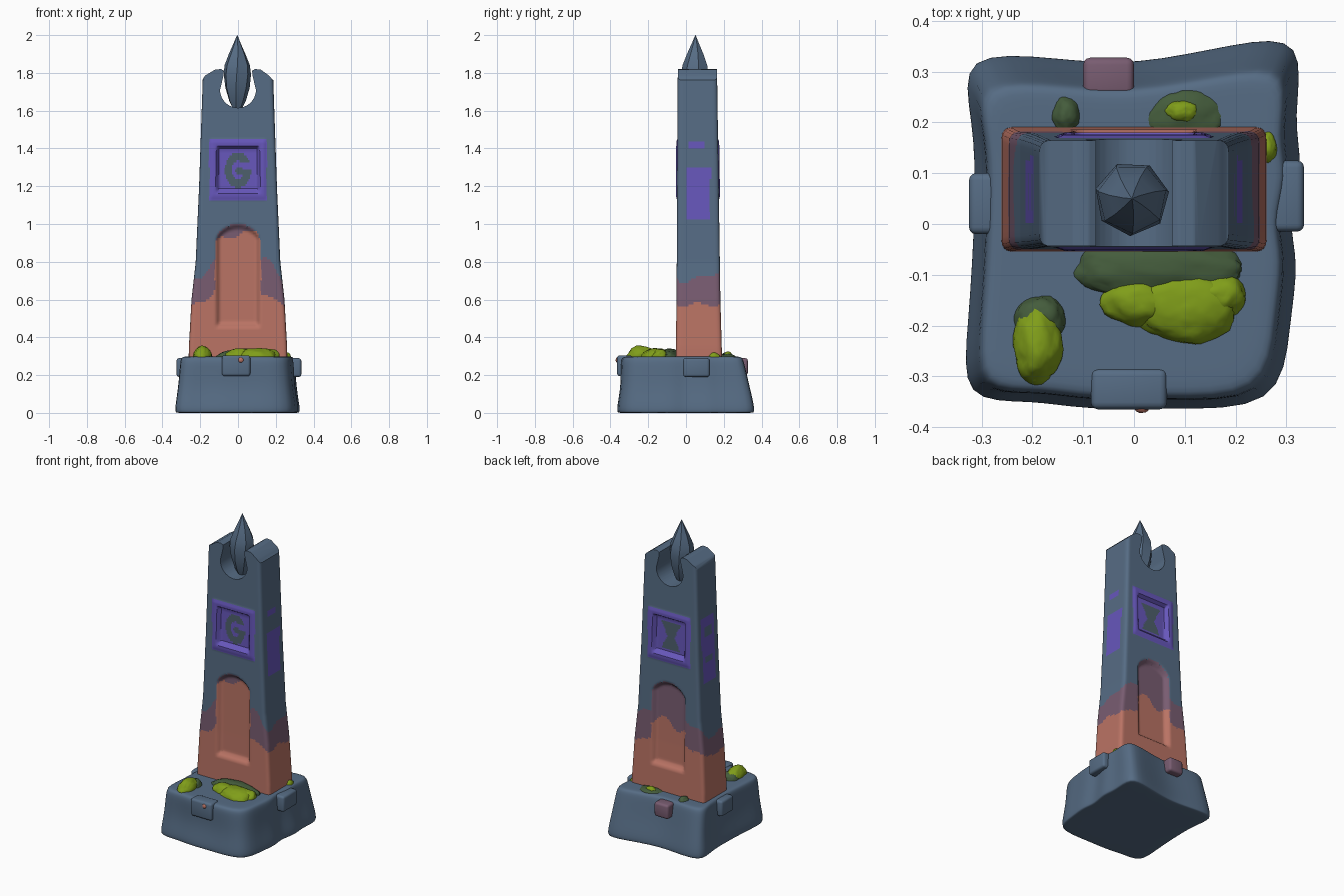
import bpy, bmesh, math, random
from mathutils import Vector, noise

if "Cube" in bpy.data.objects:
    bpy.data.objects.remove(bpy.data.objects["Cube"])

random.seed(4)

def mat(name, r, g, b):
    m = bpy.data.materials.new(name)
    m.diffuse_color = (r, g, b, 1)
    m.use_nodes = True
    m.node_tree.nodes["Principled BSDF"].inputs["Base Color"].default_value = m.diffuse_color
    return m

SLATE = mat("slate", .093, .15, .232)
CLAY = mat("clay orange", .49, .172, .128)
MAUVE = mat("mauve stain", .19, .108, .165)
VIOLET = mat("violet paint", .135, .095, .50)
GLYPH = mat("grey green glyph", .075, .115, .15)
MOSS = mat("bright moss", .215, .34, .010)
DARK = mat("dark moss", .058, .107, .045)

def make(name, bm, mats, angle=35):
    bmesh.ops.recalc_face_normals(bm, faces=bm.faces)
    me = bpy.data.meshes.new(name)
    bm.to_mesh(me)
    bm.free()
    ob = bpy.data.objects.new(name, me)
    bpy.context.collection.objects.link(ob)
    for m in mats:
        me.materials.append(m)
    if angle:
        smooth(ob, angle)
    return ob

def smooth(ob, angle):
    bpy.ops.object.select_all(action='DESELECT')
    ob.select_set(True)
    bpy.context.view_layer.objects.active = ob
    bpy.ops.object.shade_smooth_by_angle(angle=math.radians(angle))

def loft(rings):
    """Closed skin through rings of equal point count."""
    bm = bmesh.new()
    vs = [[bm.verts.new(p) for p in r] for r in rings]
    n = len(rings[0])
    for a, b in zip(vs, vs[1:]):
        for i in range(n):
            j = (i + 1) % n
            bm.faces.new((a[i], a[j], b[j], b[i]))
    bm.faces.new(vs[0][::-1])
    bm.faces.new(vs[-1])
    return bm

def step(d, w):
    t = min(max(d / w, 0), 1)
    return t * t * (3 - 2 * t)

def interp(tab, z):
    for (z0, a), (z1, b) in zip(tab, tab[1:]):
        if z <= z1:
            return a + (b - a) * max(z - z0, 0) / (z1 - z0)
    return tab[-1][1]

# Rough stone base
low = [(-.33, -.34), (-.2, -.345), (-.1, -.365), (.06, -.36), (.28, -.355), (.305, -.2),
       (.325, -.07), (.3, 0), (.335, .12), (.31, .2), (.33, .36), (.2, .355), (0, .31),
       (-.15, .325), (-.335, .33), (-.315, .2), (-.31, .05), (-.325, -.2)]
CORNERS = (0, 4, 10, 14)

def base_ring(z, sx, front, back, pinch=0):
    out = []
    for i, (x, y) in enumerate(low):
        k = 1.035 if i in CORNERS else 1 - pinch
        out.append((x * sx * k, y * (front if y < 0 else back) * k, z))
    return out

bm = loft([base_ring(0, .97, .97, .97), base_ring(.0, 1, 1, 1), base_ring(.03, 1.01, 1.01, 1.01),
           base_ring(.14, .97, .97, .95, .03), base_ring(.26, .93, .96, .86),
           base_ring(.298, .91, .94, .83), base_ring(.298, .82, .85, .74),
           base_ring(.298, .3, .3, .3)])
base = make("stone_base", bm, [SLATE], 0)
sub = base.modifiers.new("round", 'SUBSURF')
sub.levels = sub.render_levels = 2
for p in base.data.polygons:
    p.use_smooth = True

# Stone tabs on the four sides of the base
def tab(name, c, s, m):
    bm = bmesh.new()
    bmesh.ops.create_cube(bm, size=1)
    for v in bm.verts:
        v.co = Vector(a * b for a, b in zip(v.co, s)) + Vector(c)
    bmesh.ops.bevel(bm, geom=bm.edges[:], offset=.014, segments=3, profile=.5, affect='EDGES')
    make(name, bm, [m])

tab("front_tab", (-.01, -.325, .25), (.15, .08, .11), SLATE)
tab("right_tab", (.3, .055, .24), (.07, .14, .1), SLATE)
tab("left_tab", (-.29, .04, .24), (.07, .12, .1), SLATE)
tab("back_tab", (-.05, .29, .245), (.1, .075, .09), MAUVE)

# Tapered pillar with pressed-in panels on front and back
WIDTH = [(.25, .262), (.35, .26), (.6, .246), (.8, .224), (1.2, .206), (1.75, .187), (1.9, .183)]
YF = [(.25, -.055), (.6, -.05), (1.9, -.043)]
YB = [(.25, .192), (.6, .182), (1.9, .163)]
NX, NY, R = 52, 18, .02
unit = ([(-1 + 2 * i / NX, -1) for i in range(NX)] + [(1, -1 + 2 * i / NY) for i in range(NY)] +
        [(1 - 2 * i / NX, 1) for i in range(NX)] + [(-1, 1 - 2 * i / NY) for i in range(NY)])

def in_arch(x, z):
    """Distance inside the arched panel (positive is inside)."""
    top = .88 + .12 * math.sqrt(max(0, 1 - (x / .125) ** 2))
    return min(.122 - abs(x), z - .45, top - z)

def in_square(x, z, h):
    return min(h - abs(x), h * 1.06 - abs(z - 1.29))

def depth(x, z):
    return (.026 * step(in_arch(x, z), .03) - .006 * step(in_square(x, z, .152), .015)
            + .026 * step(in_square(x, z, .118), .02))

rings = []
for k in range(133):
    z = .25 + 1.65 * k / 132
    hw, f, b = interp(WIDTH, z), interp(YF, z), interp(YB, z)
    cy, hd = (f + b) / 2, (b - f) / 2
    ring = []
    for u, v in unit:
        p = Vector((u * hw, v * hd))
        q = Vector((max(-hw + R, min(hw - R, p.x)), max(-hd + R, min(hd - R, p.y))))
        d = p - q
        if d.length > R:
            p = q + d.normalized() * R
        if abs(v) == 1:
            p.y -= v * depth(p.x, z)
        ring.append((p.x, cy + p.y, z))
    rings.append(ring)
pillar = make("pillar", loft(rings), [SLATE, CLAY, MAUVE, VIOLET, GLYPH], 0)

# Cut the round notch and sloping shoulders at the top
arc = [(.095 * math.cos(math.pi + math.pi * i / 20), 1.71 + .095 * math.sin(math.pi + math.pi * i / 20))
       for i in range(21)]
prof = ([(-.3, 1.70), (-.188, 1.765), (-.175, 1.785), (-.12, 1.818), (-.09, 1.82), (-.075, 1.812),
         (-.076, 1.79)] + arc + [(.076, 1.79), (.075, 1.812), (.09, 1.82), (.12, 1.818),
        (.165, 1.785), (.182, 1.765), (.3, 1.70), (.3, 2.2), (-.3, 2.2)])
cutter = make("notch_cutter", loft([[(x, y, z) for x, z in prof] for y in (-.3, .4)]), [SLATE], 0)
mod = pillar.modifiers.new("notch", 'BOOLEAN')
mod.operation, mod.solver, mod.object = 'DIFFERENCE', 'EXACT', cutter
bpy.context.view_layer.objects.active = pillar
bpy.ops.object.modifier_apply(modifier=mod.name)
bpy.data.objects.remove(cutter)

# Pillar colours: stained foot, painted squares with glyphs, side patches
def pillar_colour(c, n):
    x, y, z = c
    front = y < .06
    if z > 1.6:
        return 0
    if in_square(x, z, .152) > 0:
        dz = z - 1.285
        if front:
            e = math.hypot(x / .068, dz / .095)
            ring = .5 < e < 1 and not (x > 0 and 0 < dz < .04)
            return 4 if ring or math.hypot(x - .01, dz + .005) < .022 else 3
        return 4 if abs(dz) < .09 and abs(x) < .025 + .5 * abs(dz) else 3
    if abs(n.x) > .8 and abs(x) > .15 and z > 1:
        if x > 0:
            patch = (.0 < y < .13 and 1.02 < z < 1.3) or (.015 < y < .095 and 1.395 < z < 1.44)
        else:
            patch = 0 < y < .13 and 1.02 < z < 1.44 and not (.03 < y < .1 and (
                1.31 < z < 1.38 or 1.15 < z < 1.19))
        return 3 if patch else 0
    w = .035 * noise.noise(Vector((x * 9, y * 9, z * 5))) * 2 + .012 * math.sin(x * 45)
    low_z = .56 + .17 * (1 - abs(x) / .25) + w
    high_z = low_z + .15
    if in_arch(x, z) > .0:
        low_z, high_z = (.93 if front else .74) + w, 1.1
    return 1 if z < low_z else 2 if z < high_z else 0

for p in pillar.data.polygons:
    p.material_index = pillar_colour(p.center, p.normal)
smooth(pillar, 40)

# Faceted flame-shaped crystal standing in the notch
flame = [(1.6, .02), (1.65, .045), (1.72, .066), (1.79, .074), (1.84, .069), (1.9, .045),
         (1.96, .018), (2.0, .001)]
crystal = []
for k, (z, r) in enumerate(flame):
    crystal.append([(-.004 + r * math.cos(a + k * .06), .05 + r * math.sin(a + k * .06), z)
                    for a in (i * math.tau / 7 for i in range(7))])
make("crystal", loft(crystal), [SLATE], 40)

# Moss cushions and small lumps
def blob(name, c, s, m, rough=.12):
    bm = bmesh.new()
    bmesh.ops.create_icosphere(bm, subdivisions=4, radius=1)
    off = Vector((random.random() * 9, random.random() * 9, 0))
    for v in bm.verts:
        k = 1 + rough * noise.noise(v.co * 1.6 + off) + rough * .4 * noise.noise(v.co * 6 + off)
        v.co = Vector(a * b * k for a, b in zip(v.co, s)) + Vector(c)
    make(name, bm, [m], 60)

blob("moss_main", (.1, -.16, .295), (.105, .075, .05), MOSS)
blob("moss_main_end", (.01, -.15, .295), (.075, .05, .046), MOSS)
blob("moss_main_tip", (.17, -.14, .295), (.05, .045, .044), MOSS)
blob("moss_main_shade", (.05, -.09, .29), (.172, .062, .05), DARK)
blob("moss_left", (-.19, -.235, .295), (.05, .078, .06), MOSS)
blob("moss_left_shade", (-.185, -.19, .293), (.05, .05, .045), DARK)
blob("moss_back", (.095, .222, .295), (.036, .025, .03), MOSS)
blob("moss_back_shade", (.1, .213, .285), (.082, .055, .028), DARK)
blob("moss_back_left", (-.135, .215, .285), (.028, .037, .035), DARK)
blob("moss_right", (.262, .15, .285), (.02, .033, .034), MOSS)
blob("clay_chip", (.015, -.363, .28), (.014, .009, .014), CLAY)
